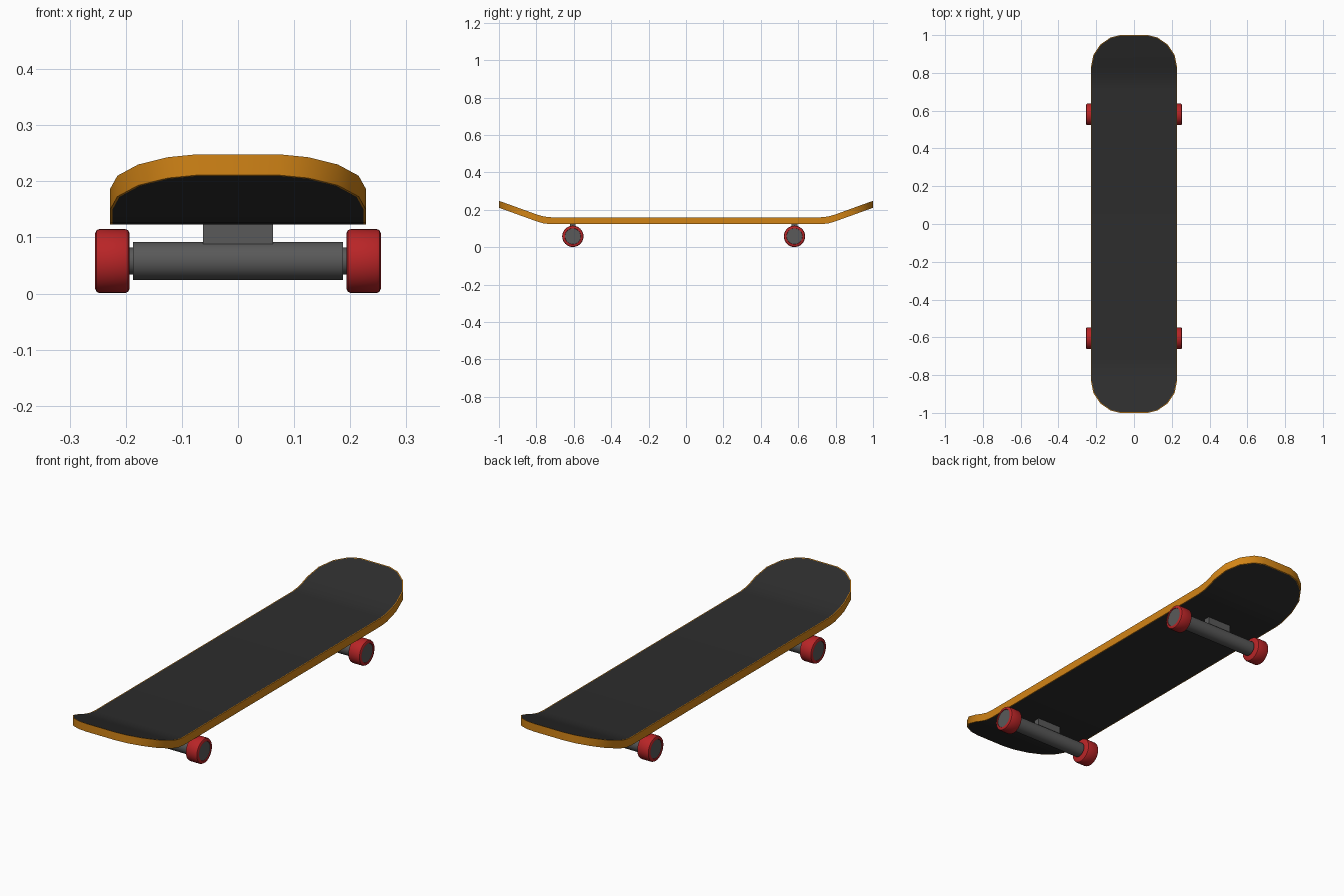
import bpy, bmesh, math

if "Cube" in bpy.data.objects:
    bpy.data.objects.remove(bpy.data.objects["Cube"])


def material(name, r, g, b):
    m = bpy.data.materials.new(name)
    m.use_nodes = True
    m.diffuse_color = (r, g, b, 1)
    m.node_tree.nodes["Principled BSDF"].inputs["Base Color"].default_value = (r, g, b, 1)
    return m


WOOD = material("orange wood", 0.64, 0.23, 0.008)
GRIP = material("black grip", 0.026, 0.026, 0.026)
RED = material("red rubber", 0.48, 0.018, 0.02)
METAL = material("grey metal", 0.1, 0.1, 0.1)


def finish(name, bm, mats, angle=35):
    bmesh.ops.recalc_face_normals(bm, faces=bm.faces[:])
    mesh = bpy.data.meshes.new(name)
    bm.to_mesh(mesh)
    bm.free()
    for m in mats:
        mesh.materials.append(m)
    ob = bpy.data.objects.new(name, mesh)
    bpy.context.collection.objects.link(ob)
    bpy.ops.object.select_all(action="DESELECT")
    ob.select_set(True)
    bpy.context.view_layer.objects.active = ob
    bpy.ops.object.shade_smooth_by_angle(angle=math.radians(angle))
    return ob


def lathe(name, profile, y, z, mats, hub_radius=0, segments=32):
    """Revolve (x, radius) points about the x axis; faces inside hub_radius get slot 1."""
    bm = bmesh.new()
    rings = []
    for x, r in profile:
        rings.append([bm.verts.new((x, y + r * math.cos(a), z + r * math.sin(a)))
                      for a in (math.tau * i / segments for i in range(segments))])
    for a, b in zip(rings, rings[1:]):
        for i in range(segments):
            j = (i + 1) % segments
            bm.faces.new((a[i], a[j], b[j], b[i]))
    for ring, point in ((rings[0], profile[0]), (rings[-1], profile[-1])):
        cap = bm.faces.new(ring)
        cap.material_index = int(point[1] <= hub_radius)
    return finish(name, bm, mats)


# Deck: flat middle, upturned rounded ends, inset black faces above and below
HALF = [(0.72, 0.228, 0.0), (0.76, 0.228, 0.004), (0.80, 0.228, 0.0155),
        (0.83, 0.228, 0.0265), (0.895, 0.215, 0.05), (0.95, 0.178, 0.07),
        (0.987, 0.125, 0.083), (1.0, 0.075, 0.088)]
BOTTOM, THICK = 0.123, 0.037
stations = [(-y, w, rise) for y, w, rise in reversed(HALF)] + HALF
bm = bmesh.new()
rows = []
for y, w, rise in stations:
    low, high = BOTTOM + rise, BOTTOM + rise + THICK
    rows.append([bm.verts.new(p) for p in
                 ((-w, y, low), (w, y, low), (w, y, high), (-w, y, high))])
for a, b in zip(rows, rows[1:]):
    for i in range(4):
        j = (i + 1) % 4
        bm.faces.new((a[i], a[j], b[j], b[i]))
bm.faces.new(rows[0])
bm.faces.new(rows[-1])
bmesh.ops.recalc_face_normals(bm, faces=bm.faces[:])
bm.normal_update()
for side in (1, -1):
    surface = [f for f in bm.faces if f.normal.z * side > 0.5]
    bmesh.ops.inset_region(bm, faces=surface, thickness=0.004, use_even_offset=True)
    for f in surface:
        f.material_index = 1
finish("deck", bm, [WOOD, GRIP])

# Trucks and wheels
AXLE_Z = 0.058
WHEEL = [(0.193, 0.024), (0.193, 0.049), (0.196, 0.055), (0.201, 0.057),
         (0.247, 0.057), (0.252, 0.055), (0.255, 0.049), (0.255, 0.043),
         (0.252, 0.042)]
for end, y in (("front", -0.605), ("back", 0.58)):
    lathe(end + "_hanger", [(-0.187, 0.034), (0.187, 0.034)], y, AXLE_Z, [METAL])
    lathe(end + "_axle", [(-0.2, 0.024), (0.2, 0.024)], y, AXLE_Z, [METAL])

    bm = bmesh.new()
    bmesh.ops.create_cube(bm, size=1)
    bmesh.ops.scale(bm, vec=(0.124, 0.03, 0.066), verts=bm.verts[:])
    bmesh.ops.translate(bm, vec=(0, y, 0.092), verts=bm.verts[:])
    finish(end + "_truck_mount", bm, [METAL])

    for side, s in (("left", 1), ("right", -1)):
        wheel = lathe(f"{end}_{side}_wheel", [(s * x, r) for x, r in WHEEL],
                      y, AXLE_Z, [RED, METAL], hub_radius=0.0425)
